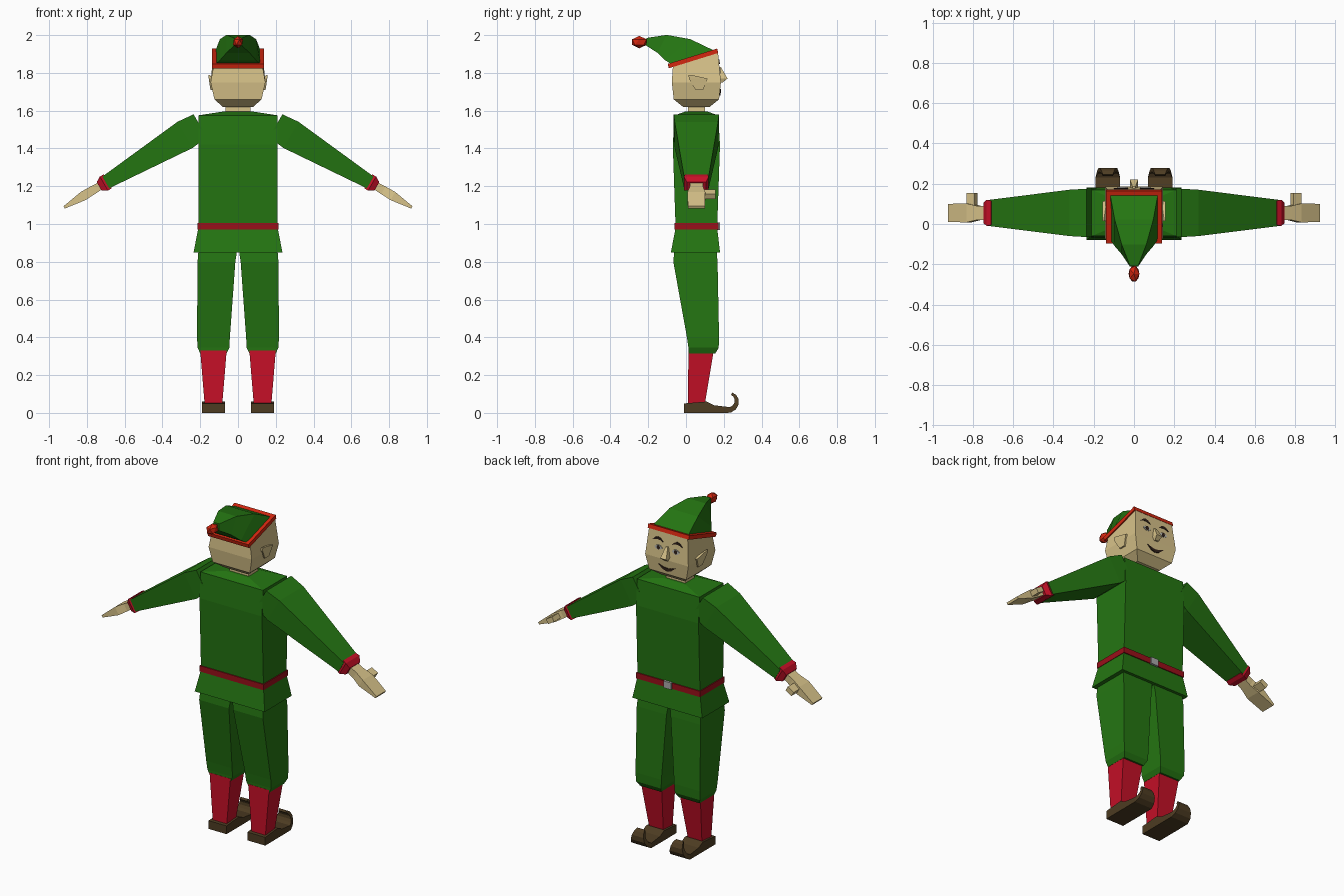
import bpy, bmesh
from math import sin, cos, pi
from mathutils import Matrix

cube = bpy.data.objects.get("Cube")
if cube:
    bpy.data.objects.remove(cube, do_unlink=True)

MIDDLE = 0.055      # depth of the body's centre line
LEG = 0.13          # leg offset from the centre
TILT = 0.3          # slope of the hat brim
CHEST = 0.21        # half width of the tunic


def material(name, *rgb):
    mat = bpy.data.materials.new(name)
    mat.use_nodes = True
    mat.diffuse_color = (*rgb, 1)
    mat.node_tree.nodes["Principled BSDF"].inputs["Base Color"].default_value = (*rgb, 1)
    return mat


green = material("green cloth", 0.018, 0.18, 0.006)
crimson = material("crimson cloth", 0.56, 0.005, 0.02)
dark_red = material("dark red belt", 0.32, 0.005, 0.01)
orange = material("orange red trim", 0.66, 0.02, 0.005)
skin = material("skin", 0.68, 0.54, 0.25)
brown = material("brown leather", 0.075, 0.045, 0.016)
grey = material("grey metal", 0.4, 0.4, 0.4)
dark = material("dark features", 0.03, 0.015, 0.01)
pale = material("pale eye", 0.5, 0.5, 0.45)


def finish(name, bm, mat, pair=False):
    bmesh.ops.recalc_face_normals(bm, faces=bm.faces)
    mesh = bpy.data.meshes.new(name)
    bm.to_mesh(mesh)
    bm.free()
    mesh.materials.append(mat)
    obj = bpy.data.objects.new(name, mesh)
    bpy.context.collection.objects.link(obj)
    if pair:
        obj.modifiers.new("Mirror", "MIRROR")


def loft(name, mat, *rings, pair=False):
    """Skin a row of four-sided rings and cap both ends."""
    bm = bmesh.new()
    loops = [[bm.verts.new(point) for point in ring] for ring in rings]
    for low, high in zip(loops, loops[1:]):
        for i in range(4):
            bm.faces.new((low[i - 1], low[i], high[i], high[i - 1]))
    bm.faces.new(loops[0])
    bm.faces.new(loops[-1])
    finish(name, bm, mat, pair)


def level(z, wide, deep, x=0, y=MIDDLE):
    """Horizontal rectangle given by its half sizes."""
    return [(x - wide, y - deep, z), (x + wide, y - deep, z),
            (x + wide, y + deep, z), (x - wide, y + deep, z)]


def tilted(y, z, wide, size, angle, x=0):
    """Rectangle across x that leans by an angle in the side plane."""
    dy, dz = size * cos(angle), size * sin(angle)
    return [(x - wide, y - dy, z - dz), (x + wide, y - dy, z - dz),
            (x + wide, y + dy, z + dz), (x - wide, y + dy, z + dz)]


def arm(x, thick, deep, y=MIDDLE):
    """Rectangle square to the sloping arm axis."""
    z = 1.64 - 0.6 * x
    dx, dz = thick * sin(pi / 6), thick * cos(pi / 6)
    return [(x - dx, y - deep, z - dz), (x + dx, y - deep, z + dz),
            (x + dx, y + deep, z + dz), (x - dx, y + deep, z - dz)]


def feature(name, mat, x, z, wide, high, bend=0, lift=0.004, pair=False):
    """Thin curved lens lying on the face."""
    rings = []
    for step in range(-2, 3):
        t = step / 2
        mid, half = z + bend * t * t, high * (1.2 - t * t)
        y = 0.185 - 0.1 * abs(mid - 1.75)
        rings.append([(x + wide * t, y + dy, mid + dz) for dy, dz in
                      ((-lift, -half), (lift, -half), (lift, half), (-lift, half))])
    loft(name, mat, *rings, pair=pair)


# Tunic, skirt, belt and buckle
loft("tunic", green, level(0.98, CHEST, 0.11), level(1.42, CHEST, 0.125),
     level(1.575, CHEST, 0.115), level(1.595, 0.08, 0.06))
loft("tunic_skirt", green, level(0.85, 0.235, 0.13, y=0.05), level(0.98, CHEST, 0.11))
loft("belt", dark_red, *[level(z, 0.215, 0.117) for z in (0.97, 1.005)])
loft("buckle", grey, *[level(z, 0.025, 0.01, y=0.17) for z in (0.967, 1.008)])

# Neck, head, nose and ears
loft("neck", skin, *[level(z, 0.065, 0.045) for z in (1.57, 1.64)])
loft("head", skin, level(1.62, 0.08, 0.07), level(1.66, 0.125, 0.12),
     level(1.75, 0.145, 0.13), tilted(0.05, 1.87, 0.13, 0.125, TILT))
loft("nose", skin, level(1.75, 0.012, 0.015, y=0.18), level(1.77, 0.02, 0.03, y=0.19),
     level(1.83, 0.007, 0.01, y=0.175))
loft("ears", skin, level(1.71, 0.006, 0.02, x=0.14, y=0.07),
     level(1.77, 0.01, 0.05, x=0.145, y=0.065),
     level(1.79, 0.004, 0.006, x=0.153, y=0.02), pair=True)

# Eyes, eyebrows and mouth
feature("eyes", pale, 0.058, 1.812, 0.025, 0.012, pair=True)
feature("pupils", dark, 0.058, 1.812, 0.011, 0.011, lift=0.0048, pair=True)
feature("eyebrows", dark, 0.065, 1.865, 0.035, 0.006, bend=-0.016, pair=True)
feature("mouth", dark, 0, 1.69, 0.055, 0.008, bend=0.022)

# Hat: tilted brim, drooping cone and bobble
loft("hat_brim", orange, tilted(0.04, 1.865, 0.138, 0.137, TILT),
     tilted(0.034, 1.888, 0.138, 0.137, TILT))
cone = []
for step in range(4):
    t = step / 3
    cone.append(tilted(0.04 - 0.25 * t, 1.88 + 0.085 * sin(t * pi / 2),
                       0.12 - 0.1 * t ** 1.3, 0.12 - 0.1 * t, TILT + 1.2 * t))
loft("hat", green, *cone)
bm = bmesh.new()
bobble_place = Matrix.Translation((0, -0.247, 1.963)) @ Matrix.Diagonal((0.03, 0.045, 0.033, 1))
bmesh.ops.create_icosphere(bm, subdivisions=1, radius=1, matrix=bobble_place)
finish("hat_bobble", bm, orange)

# Sleeves, cuffs, hands and thumbs
loft("sleeves", green, arm(0.2, 0.07, 0.12), arm(0.28, 0.08, 0.115),
     arm(0.7, 0.036, 0.065), pair=True)
loft("cuffs", crimson, arm(0.69, 0.042, 0.06), arm(0.71, 0.043, 0.065),
     arm(0.735, 0.026, 0.05), pair=True)
loft("hands", skin, arm(0.72, 0.02, 0.035), arm(0.77, 0.023, 0.035),
     arm(0.82, 0.025, 0.047), arm(0.92, 0.007, 0.045), pair=True)
loft("thumbs", skin, *[arm(x, 0.015, 0.04, y=0.115) for x in (0.785, 0.825)], pair=True)

# Breeches and stockings
loft("breeches", green, level(0.88, 0.103, 0.11, x=0.105, y=0.05),
     level(0.8, 0.1, 0.117, x=0.114, y=0.05),
     level(0.4, 0.087, 0.085, x=LEG, y=0.09),
     level(0.345, 0.084, 0.08, x=LEG, y=0.093),
     level(0.315, 0.07, 0.07, x=LEG, y=0.085), pair=True)
loft("stockings", crimson, level(0.33, 0.07, 0.067, x=LEG, y=0.08),
     level(0.05, 0.047, 0.045, x=LEG), pair=True)

# Shoes: flat sole, then a toe that spirals up and back
shoe = [tilted(y, z, 0.06, z, pi / 2, x=LEG) for y, z in ((-0.01, 0.025), (0.11, 0.03), (0.15, 0.02))]
for step in range(6):
    t = step / 5
    turn = pi * (0.8 * t - 0.45)
    radius = 0.053 - 0.016 * t
    shoe.append(tilted(0.225 + radius * cos(turn), 0.068 + radius * sin(turn),
                       0.06 - 0.035 * t, 0.015 - 0.008 * t, turn + pi, x=LEG))
loft("shoes", brown, *shoe, pair=True)
